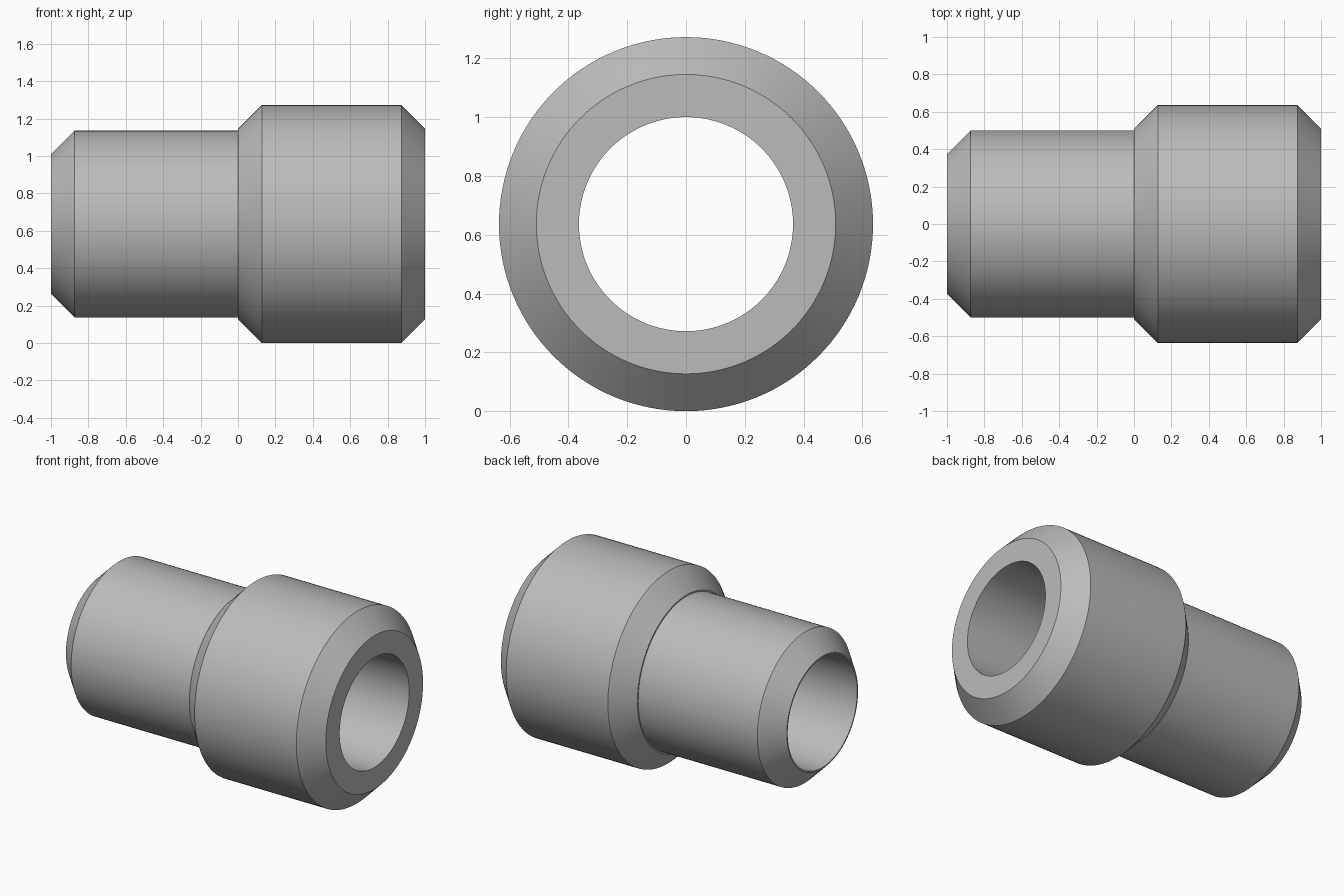
import bpy
import bmesh
import math

if "Cube" in bpy.data.objects:
    bpy.data.objects.remove(bpy.data.objects["Cube"])

SEGMENTS = 128
AXIS_Z = 0.636

# Closed wall section as (x along the axis, radius)
SECTION = [
    (-1.0, 0.364), (-1.0, 0.373), (-0.873, 0.5),   # narrow end, chamfered
    (0.0, 0.5), (0.0, 0.509), (0.127, 0.636),      # small step and shoulder
    (0.873, 0.636), (1.0, 0.509), (1.0, 0.364),    # wide end, chamfered
]

metal = bpy.data.materials.new("grey metal")
metal.diffuse_color = (0.5, 0.5, 0.5, 1.0)
metal.use_nodes = True
metal.node_tree.nodes["Principled BSDF"].inputs["Base Color"].default_value = metal.diffuse_color


def lathe_x(name, section, material):
    """Revolve a closed section around the x axis."""
    bm = bmesh.new()
    rings = []
    for x, r in section:
        ring = []
        for i in range(SEGMENTS):
            a = 2 * math.pi * i / SEGMENTS
            ring.append(bm.verts.new((x, r * math.cos(a), AXIS_Z + r * math.sin(a))))
        rings.append(ring)
    for k, ring in enumerate(rings):
        after = rings[(k + 1) % len(rings)]
        for i in range(SEGMENTS):
            j = (i + 1) % SEGMENTS
            bm.faces.new((ring[i], ring[j], after[j], after[i]))
    bmesh.ops.recalc_face_normals(bm, faces=bm.faces)
    mesh = bpy.data.meshes.new(name)
    bm.to_mesh(mesh)
    bm.free()
    mesh.materials.append(material)
    obj = bpy.data.objects.new(name, mesh)
    bpy.context.collection.objects.link(obj)
    return obj


# Stepped bushing with a straight through bore
bushing = lathe_x("stepped_bushing", SECTION, metal)
bpy.context.view_layer.objects.active = bushing
bushing.select_set(True)
bpy.ops.object.shade_smooth_by_angle(angle=math.radians(30))
